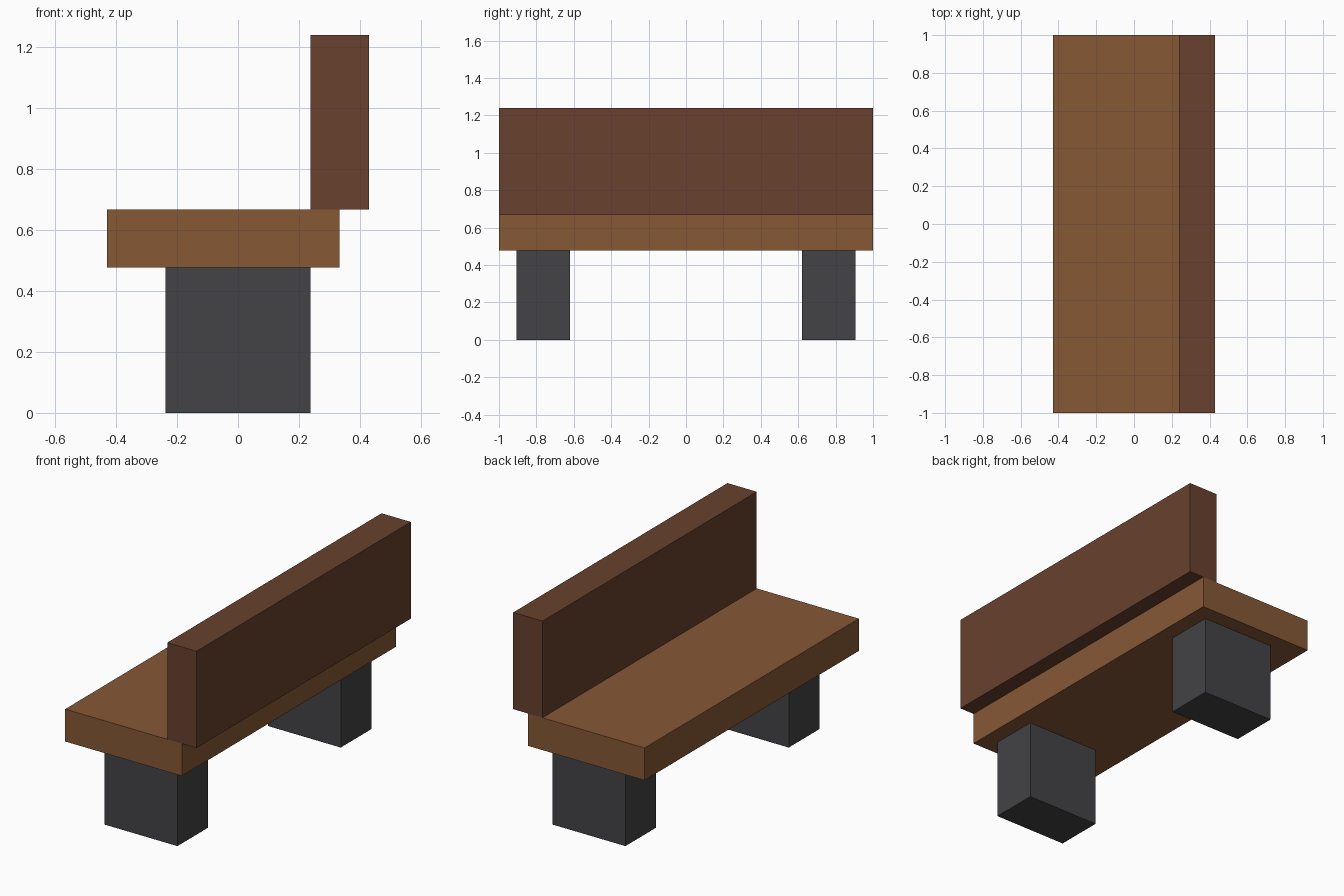
import bpy
import bmesh
from mathutils import Matrix, Vector

cube = bpy.data.objects.get("Cube")
if cube:
    bpy.data.objects.remove(cube, do_unlink=True)


def material(name, rgb):
    """Flat material from 8-bit sRGB values."""
    lin = [((c / 255 + 0.055) / 1.055) ** 2.4 for c in rgb] + [1.0]
    mat = bpy.data.materials.new(name)
    mat.use_nodes = True
    mat.diffuse_color = lin
    bsdf = next(n for n in mat.node_tree.nodes if n.type == "BSDF_PRINCIPLED")
    bsdf.inputs["Base Color"].default_value = lin
    bsdf.inputs["Roughness"].default_value = 0.9
    return mat


def box(name, low, high, mat):
    """Box between two opposite corners."""
    low, high = Vector(low), Vector(high)
    bm = bmesh.new()
    bmesh.ops.create_cube(bm, size=1, matrix=Matrix.Diagonal((*(high - low), 1)))
    mesh = bpy.data.meshes.new(name)
    bm.to_mesh(mesh)
    bm.free()
    mesh.materials.append(mat)
    obj = bpy.data.objects.new(name, mesh)
    obj.location = (low + high) / 2
    bpy.context.collection.objects.link(obj)
    return obj


seat_wood = material("seat wood", (134, 88, 53))
back_wood = material("dark back wood", (104, 65, 45))
leg_grey = material("leg dark grey", (67, 66, 70))

# Heights of the stacked parts
LEG_TOP, SEAT_TOP, BACK_TOP = 0.476, 0.667, 1.238

# Seat plank and the backrest overhanging its rear edge
box("seat", (-0.429, -1, LEG_TOP), (0.333, 1, SEAT_TOP), seat_wood)
box("backrest", (0.238, -1, SEAT_TOP), (0.429, 1, BACK_TOP), back_wood)

# Block legs near both ends
for name, y in (("front_leg", -0.762), ("rear_leg", 0.762)):
    box(name, (-0.238, y - 0.143, 0), (0.238, y + 0.143, LEG_TOP), leg_grey)
